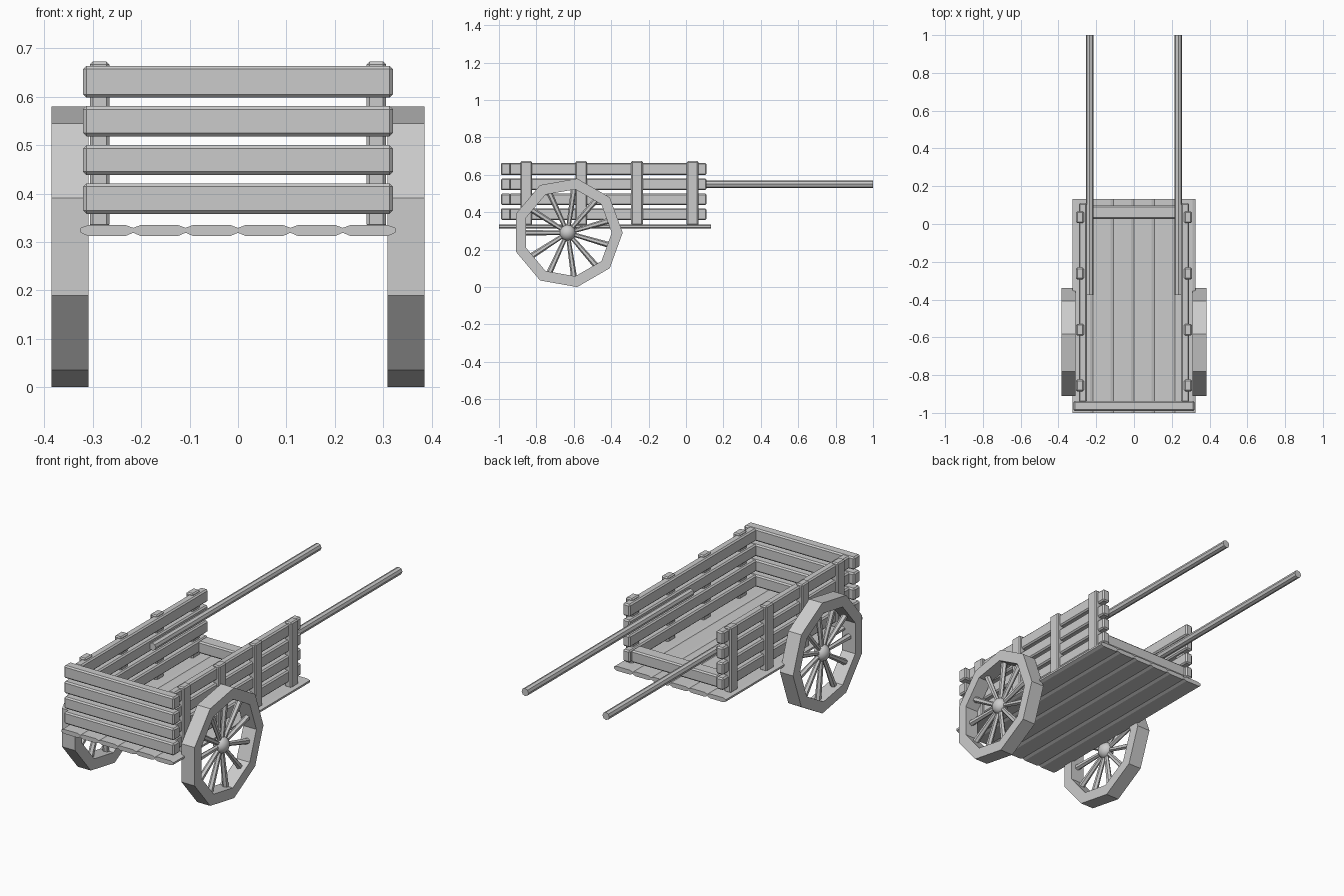
import bpy, bmesh, math
from mathutils import Matrix, Vector

if "Cube" in bpy.data.objects:
    bpy.data.objects.remove(bpy.data.objects["Cube"])


def finish(name, bm):
    bmesh.ops.recalc_face_normals(bm, faces=bm.faces)
    me = bpy.data.meshes.new(name)
    bm.to_mesh(me)
    bm.free()
    ob = bpy.data.objects.new(name, me)
    bpy.context.collection.objects.link(ob)
    return ob


def board(name, x, y, z, bevel=0.007):
    """Chamfered box given as (min, max) on each axis."""
    bm = bmesh.new()
    size = [b - a for a, b in (x, y, z)]
    mid = [(a + b) / 2 for a, b in (x, y, z)]
    bmesh.ops.create_cube(bm, size=1, matrix=Matrix.Translation(mid) @ Matrix.Diagonal((*size, 1)))
    bmesh.ops.bevel(bm, geom=bm.edges[:], offset=bevel, segments=1, affect='EDGES', profile=0.5)
    return finish(name, bm)


def rod(bm, a, b, r1, r2, sides):
    a, b = Vector(a), Vector(b)
    rot = (b - a).to_track_quat('Z', 'Y').to_matrix().to_4x4()
    bmesh.ops.create_cone(bm, cap_ends=True, segments=sides, radius1=r1, radius2=r2,
                          depth=(b - a).length, matrix=Matrix.Translation((a + b) / 2) @ rot)


SLATS = [(0.358, 0.421), (0.438, 0.5), (0.518, 0.581), (0.598, 0.664)]

# Floor: six planks with thin chamfered edges
W = 0.65 / 6
for i in range(6):
    c = -0.325 + W * (i + 0.5)
    h = W / 2
    prof = [(-h, 0.319), (-h + 0.016, 0.312), (h - 0.016, 0.312), (h, 0.319),
            (h, 0.329), (h - 0.016, 0.335), (-h + 0.016, 0.335), (-h, 0.329)]
    bm = bmesh.new()
    f = bm.faces.new([bm.verts.new((c + px, -1.0, pz)) for px, pz in prof])
    ext = bmesh.ops.extrude_face_region(bm, geom=[f])
    bmesh.ops.translate(bm, vec=(0, 1.133, 0), verts=[v for v in ext['geom'] if isinstance(v, bmesh.types.BMVert)])
    if f.is_valid is False or len(bm.faces) < 10:
        bm.faces.new([v for v in bm.verts if abs(v.co.y + 1) < 1e-5])
    finish("floor_plank", bm)

# Front boards and low back board
for z in SLATS:
    board("front_slat", (-0.32, 0.32), (-0.99, -0.937), z)
board("back_slat", (-0.252, 0.252), (0.027, 0.098), SLATS[0])

CY, CZ = -0.633, 0.29
R, RI = 0.2945, 0.236
for s in (-1, 1):
    # Side slats and posts
    for z in SLATS:
        board("side_slat", sorted((s * 0.25, s * 0.292)), (-0.945, 0.11), z)
    for y in (-0.855, -0.56, -0.262, 0.035):
        board("side_post", sorted((s * 0.266, s * 0.306)), (y - 0.031, y + 0.031), (0.33, 0.673), 0.006)

    # Pull shaft
    bm = bmesh.new()
    rod(bm, (s * 0.235, -0.375, 0.55), (s * 0.235, 1.0, 0.55), 0.02, 0.02, 8)
    finish("pull_shaft", bm)

    # Nine-sided wheel rim
    bm = bmesh.new()
    rings = []
    for i in range(9):
        a = math.tau * i / 9
        rings.append([bm.verts.new((s * x, CY + r * math.cos(a), CZ + r * math.sin(a)))
                      for x, r in ((0.309, RI), (0.309, R), (0.385, R), (0.385, RI))])
    for i in range(9):
        p, q = rings[i], rings[(i + 1) % 9]
        for j in range(4):
            k = (j + 1) % 4
            bm.faces.new((p[j], p[k], q[k], q[j]))
    finish("wheel_rim", bm)

    # Eleven tapered spokes
    bm = bmesh.new()
    for i in range(11):
        a = math.pi + math.tau * i / 11
        d = Vector((0, math.cos(a), math.sin(a)))
        o = Vector((s * 0.347, CY, CZ))
        rod(bm, o + d * 0.02, o + d * 0.238, 0.011, 0.016, 6)
    finish("wheel_spokes", bm)

    # Rounded hub
    bm = bmesh.new()
    bmesh.ops.create_uvsphere(bm, u_segments=16, v_segments=10, radius=1,
                              matrix=Matrix.Translation((s * 0.347, CY, CZ))
                              @ Matrix.Diagonal((0.038, 0.043, 0.043, 1))
                              @ Matrix.Rotation(math.pi / 2, 4, 'Y'))
    hub = finish("wheel_hub", bm)
    for poly in hub.data.polygons:
        poly.use_smooth = True
